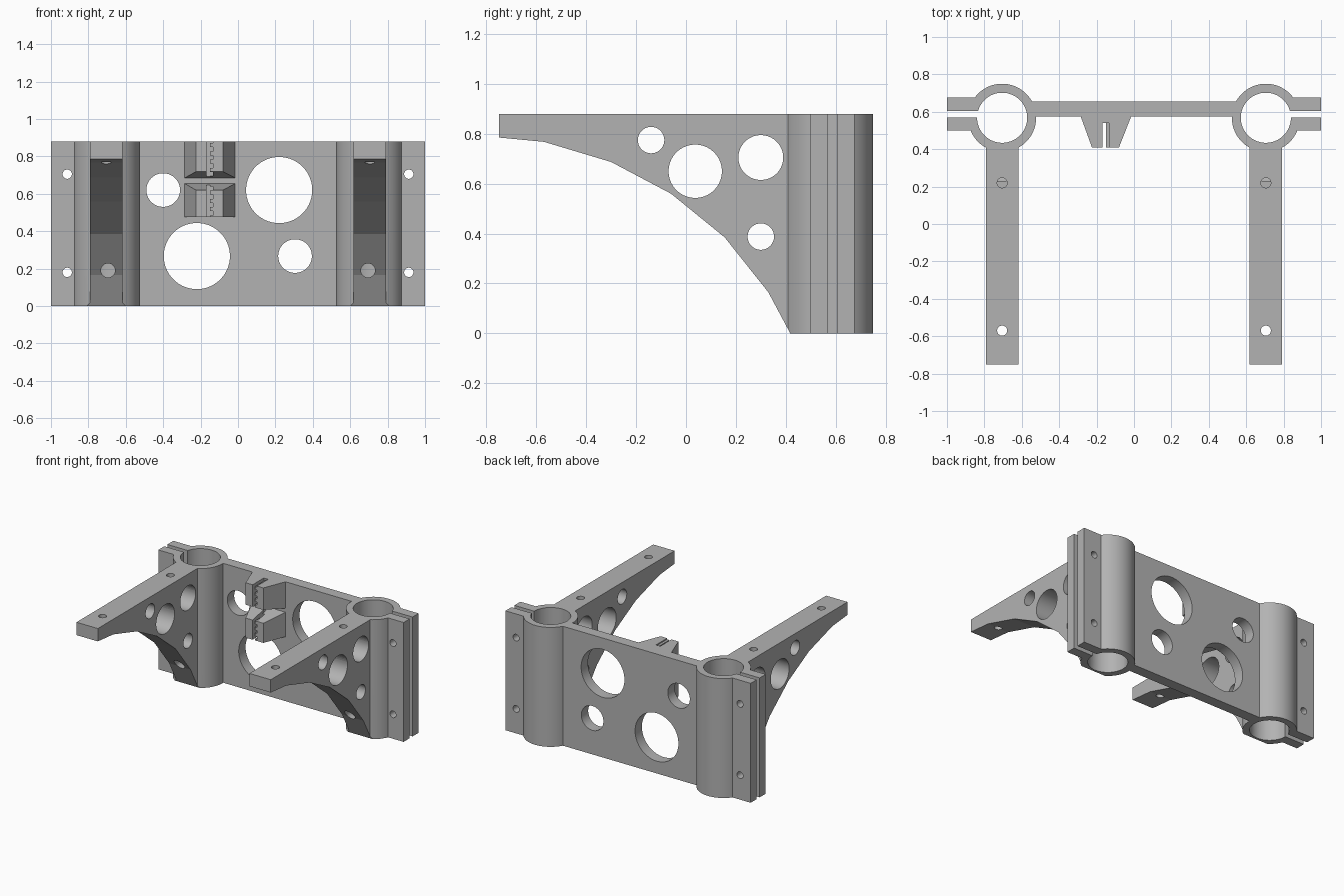
import bpy, bmesh, math

if "Cube" in bpy.data.objects:
    bpy.data.objects.remove(bpy.data.objects["Cube"])

grey = bpy.data.materials.new("plain grey")
grey.diffuse_color = (0.45, 0.45, 0.45, 1)
grey.use_nodes = True
grey.node_tree.nodes["Principled BSDF"].inputs["Base Color"].default_value = grey.diffuse_color
H = 0.88


def prism(name, pts, axis, lo, hi):
    """Extrude a 2D outline along an axis: X uses (y,z), Y uses (x,z), Z uses (x,y)."""
    place = {"X": lambda a, b, c: (c, a, b),
             "Y": lambda a, b, c: (a, c, b),
             "Z": lambda a, b, c: (a, b, c)}[axis]
    bm = bmesh.new()
    ends = [[bm.verts.new(place(a, b, c)) for a, b in pts] for c in (lo, hi)]
    n = len(pts)
    bm.faces.new(ends[0])
    bm.faces.new(ends[1])
    for i in range(n):
        j = (i + 1) % n
        bm.faces.new((ends[0][i], ends[0][j], ends[1][j], ends[1][i]))
    bmesh.ops.recalc_face_normals(bm, faces=bm.faces)
    me = bpy.data.meshes.new(name)
    bm.to_mesh(me)
    bm.free()
    me.materials.append(grey)
    ob = bpy.data.objects.new(name, me)
    bpy.context.collection.objects.link(ob)
    return ob


def rect(a0, b0, a1, b1):
    return [(a0, b0), (a1, b0), (a1, b1), (a0, b1)]


def circle(a, b, r, n=48):
    return [(a + r * math.cos(2 * math.pi * (i + 0.5) / n),
             b + r * math.sin(2 * math.pi * (i + 0.5) / n)) for i in range(n)]


def boolean(ob, tool, op="DIFFERENCE"):
    mod = ob.modifiers.new("bool", "BOOLEAN")
    mod.operation, mod.solver, mod.object = op, "EXACT", tool
    dg = bpy.context.evaluated_depsgraph_get()
    dg.update()
    me = bpy.data.meshes.new_from_object(ob.evaluated_get(dg))
    ob.modifiers.clear()
    ob.data = me
    bpy.data.objects.remove(tool)


def cut(ob, pts, axis, lo, hi):
    boolean(ob, prism("cutter", pts, axis, lo, hi))


def add(ob, pts, axis, lo, hi):
    boolean(ob, prism("addition", pts, axis, lo, hi), "UNION")


# Back plate
bracket = prism("bracket", rect(-0.6, 0.575, 0.6, 0.655), "Z", 0, H)
for x, z, r in ((-0.40, 0.62, 0.09), (0.22, 0.62, 0.177),
                (-0.22, 0.267, 0.177), (0.305, 0.267, 0.09)):
    cut(bracket, circle(x, z, r), "Y", 0.5, 0.75)

# Underside curve of the arms
curve = [(-0.8, 0.79), (-0.57, 0.768), (-0.30, 0.687), (-0.06, 0.56), (0.155, 0.385),
         (0.33, 0.165), (0.418, 0), (0.445, -0.05), (-0.8, -0.05)]

for s in (-1, 1):
    cx, cy = s * 0.705, 0.568
    # Clamp collar, clamp flanges and arm
    add(bracket, circle(cx, cy, 0.182), "Z", 0, H)
    add(bracket, rect(min(s, s * 0.8), 0.5, max(s, s * 0.8), 0.675), "Z", 0, H)
    add(bracket, rect(-0.75, 0, 0.5, H), "X", cx - 0.087, cx + 0.087)
    cut(bracket, curve, "X", cx - 0.25, cx + 0.25)
    # Rod bore and clamping slit
    cut(bracket, circle(cx, cy, 0.134), "Z", -0.1, 1)
    cut(bracket, rect(min(s * 1.1, cx), 0.57, max(s * 1.1, cx), 0.605), "Z", -0.1, 1)
    # Clamp screw holes
    for z in (0.705, 0.18):
        cut(bracket, circle(s * 0.913, z, 0.025, 24), "Y", 0.4, 0.8)
    # Lightening holes through the arm
    for y, z, r in ((-0.14, 0.775, 0.053), (0.037, 0.65, 0.107),
                    (0.30, 0.705, 0.09), (0.30, 0.388, 0.053)):
        cut(bracket, circle(y, z, r), "X", cx - 0.15, cx + 0.15)
    # Mounting holes: one through, one blind, one in the sloping underside
    cut(bracket, circle(cx, -0.57, 0.027, 24), "Z", 0.6, 1)
    cut(bracket, circle(cx, 0.22, 0.027, 24), "Z", 0.76, 1)
    cut(bracket, circle(s * 0.695, 0.19, 0.038, 24), "Y", 0.1, 0.5)

# Belt clips: tapered blocks with a sloped inner end and a toothed slot
taper = [(-0.285, 0.575), (-0.225, 0.41), (-0.08, 0.41), (-0.015, 0.575)]
clips = []
for name, z0, z1, wedge in (
        ("upper_belt_clip", 0.685, H, [(0.35, 0.6), (0.575, 0.6), (0.575, 0.685), (0.35, 0.73)]),
        ("lower_belt_clip", 0.475, 0.655, [(0.35, 0.7), (0.575, 0.7), (0.575, 0.655), (0.35, 0.607)])):
    clip = prism(name, taper, "Z", z0, z1)
    cut(clip, wedge, "X", -0.4, 0.1)
    slot = [(-0.168, z1 + 0.1), (-0.168, z0 - 0.1)]
    z = z0 - 0.1
    while z < z1 + 0.05:
        slot += [(-0.15, z), (-0.15, z + 0.022), (-0.133, z + 0.022), (-0.133, z + 0.044)]
        z += 0.044
    slot.append((-0.15, z))
    slot[0] = (-0.168, z + 0.02)
    slot.append((-0.15, z + 0.02))
    cut(clip, slot, "Y", 0.38, 0.54)
    clips.append(clip)

# Smooth round walls, keep real edges sharp
bpy.ops.object.select_all(action="DESELECT")
for ob in [bracket] + clips:
    ob.select_set(True)
bpy.context.view_layer.objects.active = bracket
bpy.ops.object.shade_smooth_by_angle(angle=math.radians(16))
# Arm undersides stay faceted
for p in bracket.data.polygons:
    if p.normal.z < -0.15 and abs(p.normal.x) < 0.01 and p.normal.y < -0.05:
        p.use_smooth = False
